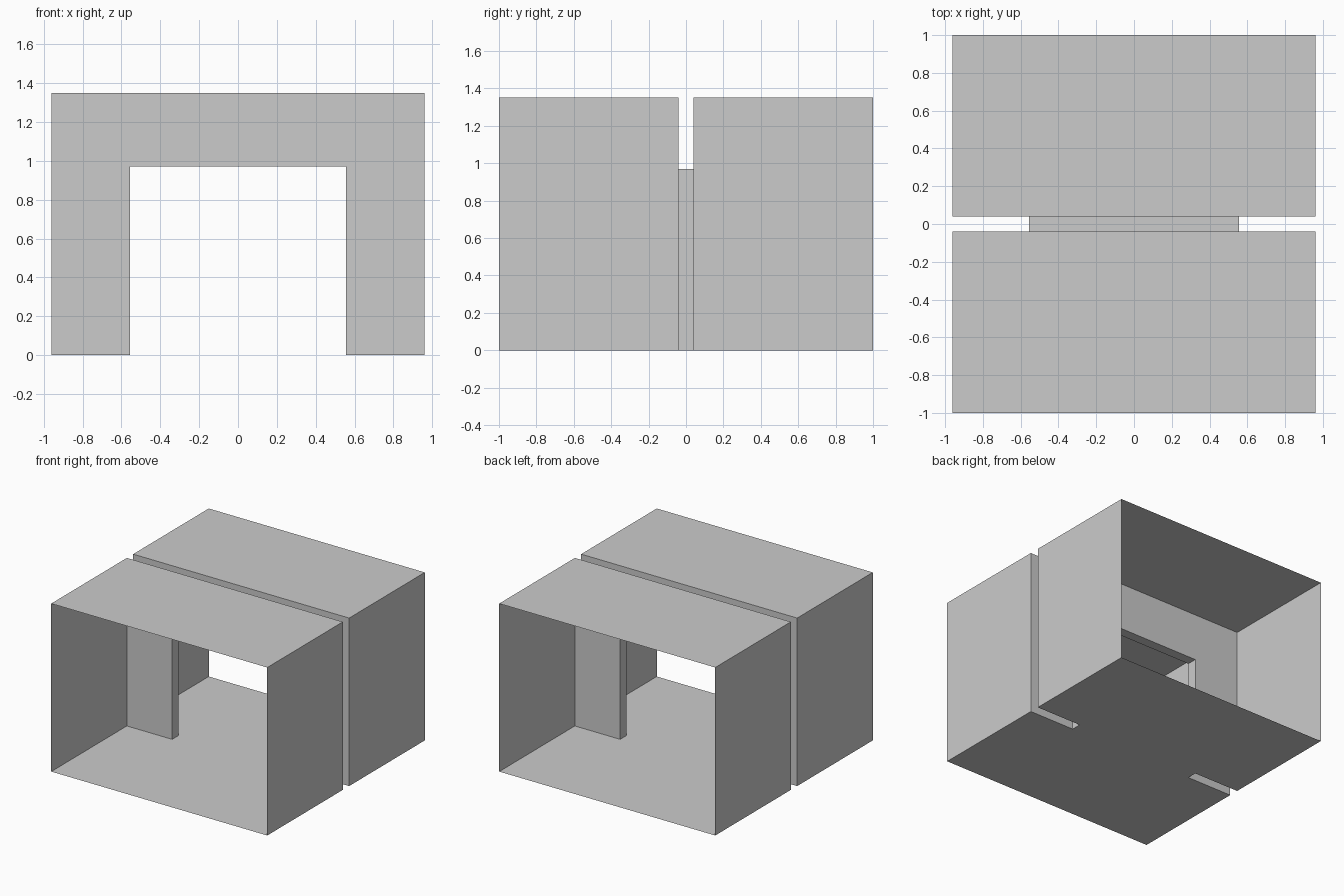
import bpy
import bmesh

if "Cube" in bpy.data.objects:
    bpy.data.objects.remove(bpy.data.objects["Cube"], do_unlink=True)

HALF_WIDTH, HEIGHT = 0.96, 1.35      # outer shell
DOOR_HALF, DOOR_HEIGHT = 0.557, 0.97  # passage opening
GAP, DEPTH = 0.04, 1.0               # joint half width, shell end

grey = bpy.data.materials.new("plain grey")
grey.use_nodes = True
colour = (0.6, 0.6, 0.6, 1)
grey.diffuse_color = colour
grey.node_tree.nodes["Principled BSDF"].inputs["Base Color"].default_value = colour


def arch(half, top):
    """Upright rectangle outline, from the left foot over the top to the right."""
    return [(-half, 0), (-half, top), (half, top), (half, 0)]


def ring(bm, outline, y):
    return [bm.verts.new((x, y, z)) for x, z in outline]


def sleeve(bm, outline, y0, y1):
    """Thin four-sided tube running along y."""
    a, b = ring(bm, outline, y0), ring(bm, outline, y1)
    for i in range(4):
        j = (i + 1) % 4
        bm.faces.new((a[i], b[i], b[j], a[j]))


def finish(bm, name):
    bmesh.ops.remove_doubles(bm, verts=bm.verts, dist=0.0001)
    bmesh.ops.recalc_face_normals(bm, faces=bm.faces)
    mesh = bpy.data.meshes.new(name)
    bm.to_mesh(mesh)
    bm.free()
    mesh.materials.append(grey)
    obj = bpy.data.objects.new(name, mesh)
    bpy.context.collection.objects.link(obj)
    # Same piece on the other side of the joint
    mirror = obj.modifiers.new("Mirror", 'MIRROR')
    mirror.use_axis = (False, True, False)
    mirror.merge_threshold = 0.0001


outer = arch(HALF_WIDTH, HEIGHT)
door = arch(DOOR_HALF, DOOR_HEIGHT)

# Open-ended room shells: floor, roof and two side walls
bm = bmesh.new()
sleeve(bm, outer, GAP, DEPTH)
finish(bm, "room_shell")

# End walls with the doorway: two jambs and a lintel
bm = bmesh.new()
o, d = ring(bm, outer, GAP), ring(bm, door, GAP)
for i in range(3):
    bm.faces.new((o[i], o[i + 1], d[i + 1], d[i]))
bmesh.ops.dissolve_edges(bm, edges=[e for e in bm.edges if len(e.link_faces) == 2])
finish(bm, "doorway_wall")

# Short passage lining between the rooms
bm = bmesh.new()
sleeve(bm, door, 0, GAP)
finish(bm, "passage_lining")
